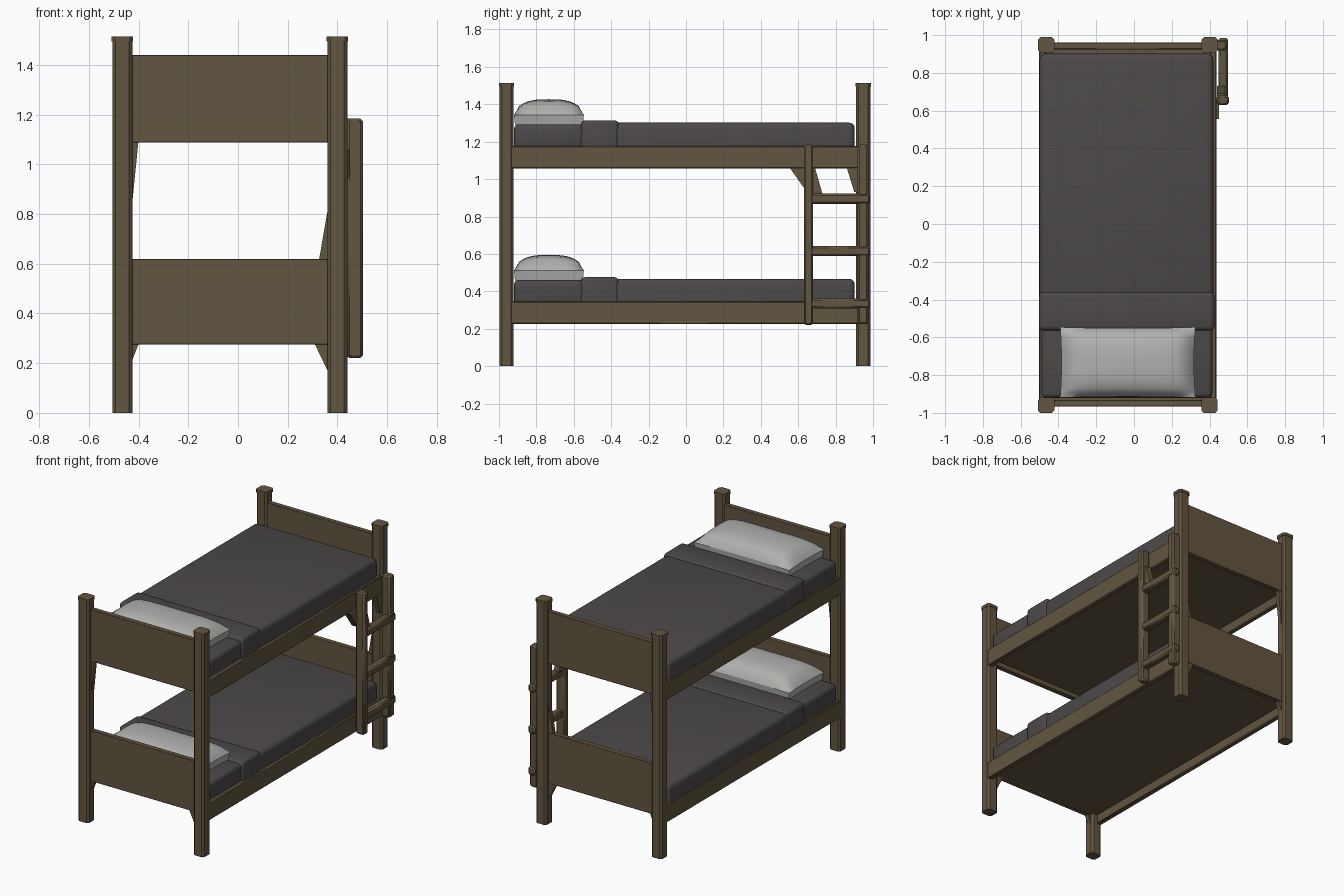
import bpy, bmesh
from mathutils import Vector

cube = bpy.data.objects.get("Cube")
if cube:
    bpy.data.objects.remove(cube, do_unlink=True)


def material(name, rgb):
    m = bpy.data.materials.new(name)
    m.use_nodes = True
    m.diffuse_color = (*rgb, 1)
    m.node_tree.nodes["Principled BSDF"].inputs["Base Color"].default_value = (*rgb, 1)
    return m


WOOD = material("brown wood", (0.122, 0.092, 0.052))
CLOTH = material("charcoal cloth", (0.073, 0.065, 0.066))
LINEN = material("pale linen", (0.44, 0.44, 0.425))


def finish(name, bm, mat):
    bmesh.ops.recalc_face_normals(bm, faces=bm.faces)
    mesh = bpy.data.meshes.new(name)
    bm.to_mesh(mesh)
    bm.free()
    mesh.materials.append(mat)
    ob = bpy.data.objects.new(name, mesh)
    bpy.context.collection.objects.link(ob)
    bpy.ops.object.select_all(action="DESELECT")
    bpy.context.view_layer.objects.active = ob
    ob.select_set(True)
    bpy.ops.object.shade_smooth_by_angle(angle=0.7)


def box(name, x, y, z, mat=WOOD, bevel=0.006, segments=1, keep=lambda a, b: True):
    """Box between (low, high) limits; edges passing keep(start, end) are bevelled."""
    bm = bmesh.new()
    bmesh.ops.create_cube(bm, size=1)
    for v in bm.verts:
        v.co = Vector([r[0] if c < 0 else r[1] for c, r in zip(v.co, (x, y, z))])
    edges = [e for e in bm.edges if keep(*(v.co for v in e.verts))]
    bmesh.ops.bevel(bm, geom=edges, offset=bevel, segments=segments, profile=0.5, affect="EDGES")
    finish(name, bm, mat)


def upright(a, b):
    return abs(a.z - b.z) > 0.01


def off_floor(a, b):
    return upright(a, b) or a.z > 1.2 or (a.z > 0.4 and a.z < 0.5)


def plate(name, points, axis, low, high):
    """Flat outline extruded along x (outline in y, z) or y (outline in x, z)."""
    bm = bmesh.new()
    place = (lambda a, b: (low, a, b)) if axis == "x" else (lambda a, b: (a, low, b))
    face = bm.faces.new([bm.verts.new(place(a, b)) for a, b in points])
    out = bmesh.ops.extrude_face_region(bm, geom=[face])["geom"]
    step = Vector((high - low, 0, 0)) if axis == "x" else Vector((0, high - low, 0))
    bmesh.ops.translate(bm, vec=step, verts=[g for g in out if isinstance(g, bmesh.types.BMVert)])
    finish(name, bm, WOOD)


def pillow(name, base):
    """Domed cushion with a nearly flat underside."""
    bm = bmesh.new()
    bmesh.ops.create_cube(bm, size=2)
    bmesh.ops.subdivide_edges(bm, edges=bm.edges, cuts=15, use_grid_fill=True)
    for v in bm.verts:
        u, w, t = v.co
        puff = (max(0, 1 - abs(u) ** 5) * max(0, 1 - abs(w) ** 2.8)) ** 0.5
        z = base + 0.055 + 0.083 * puff * t if t > 0 else base + 0.055 * (1 + t)
        pinch = 1 + 0.03 * min(t, 0)
        v.co = (-0.033 + 0.358 * u * pinch * (1 - 0.02 * (1 - w * w)),
                -0.733 + 0.187 * w * pinch * (1 - 0.03 * (1 - u * u)), z)
    finish(name, bm, LINEN)


# Corner posts with slightly wider tops
SIDES = {"right": (-0.505, -0.425), "left": (0.36, 0.44)}
ENDS = {"front": (-0.998, -0.922), "back": (0.91, 0.986)}
for side, x in SIDES.items():
    for end, y in ENDS.items():
        box(f"{end}_{side}_post", x, y, (0, 1.5), bevel=0.013, keep=upright)
        box(f"{end}_{side}_post_cap", (x[0] - 0.003, x[1] + 0.003),
            (y[0] - 0.003, y[1] + 0.003), (1.495, 1.515), bevel=0.013, keep=upright)

# End boards at both levels
for end, y in {"front": (-0.967, -0.932), "back": (0.925, 0.96)}.items():
    for level, z in {"lower": (0.275, 0.62), "upper": (1.087, 1.44)}.items():
        box(f"{level}_{end}_board", (-0.44, 0.375), y, z, bevel=0.003)

# Bunks: rails, recessed base, mattress head, blanket, folded sheet and pillow
for level, z, swell in (("lower", 0.225, 0), ("upper", 1.057, 0.006)):
    for side, x in {"right": (-0.503, -0.468), "left": (0.402, 0.437)}.items():
        box(f"{level}_{side}_rail", x, (-0.96, 0.95), (z, z + 0.12), bevel=0.005)
    box(f"{level}_bed_base", (-0.48, 0.41), (-0.94, 0.93), (z + 0.062, z + 0.1), bevel=0.002)
    box(f"{level}_mattress", (-0.49, 0.415), (-0.92, -0.5), (z + 0.1, z + 0.236), CLOTH, 0.025, 3)
    box(f"{level}_blanket", (-0.5, 0.42), (-0.56, 0.902), (z + 0.1, z + 0.242 + swell / 2),
        CLOTH, 0.03, 3, off_floor)
    box(f"{level}_blanket_fold", (-0.502, 0.426), (-0.563, -0.36), (z + 0.118, z + 0.251 + swell),
        CLOTH, 0.022, 3, off_floor)
    pillow(f"{level}_pillow", z + 0.232)

# Ladder on the left side, its back stile set against the post
box("ladder_front_stile", (0.438, 0.502), (0.63, 0.68), (0.22, 1.185), bevel=0.01)
box("ladder_back_stile", (0.43, 0.492), (0.918, 0.975), (0.225, 1.185), bevel=0.01)
for i, z in enumerate((0.335, 0.615, 0.895)):
    box(f"ladder_rung_{i + 1}", (0.447, 0.497), (0.635, 0.985), (z - 0.027, z + 0.027), bevel=0.01)

# Braces under the upper left rail
plate("stile_front_brace", [(0.555, 1.06), (0.64, 1.06), (0.64, 0.94)], "x", 0.405, 0.45)
plate("stile_back_brace", [(0.67, 1.06), (0.69, 1.06), (0.73, 0.92), (0.67, 0.92)], "x", 0.44, 0.48)
plate("post_brace", [(0.86, 1.06), (0.92, 1.06), (0.92, 0.93), (0.9, 0.93)], "x", 0.405, 0.435)

# Thin corner braces below the end boards
for end, (a, b) in {"front": (-0.964, -0.937), "back": (0.93, 0.957)}.items():
    plate(f"{end}_upper_right_brace", [(-0.43, 1.1), (-0.4, 1.1), (-0.43, 0.8)], "y", a, b)
    plate(f"{end}_lower_right_brace", [(-0.43, 0.29), (-0.395, 0.29), (-0.43, 0.2)], "y", a, b)
    plate(f"{end}_lower_left_brace", [(0.305, 0.285), (0.37, 0.285), (0.37, 0.15)], "y", a, b)
plate("back_left_upright_brace", [(0.325, 0.61), (0.37, 0.61), (0.37, 0.87)], "y", 0.93, 0.957)
